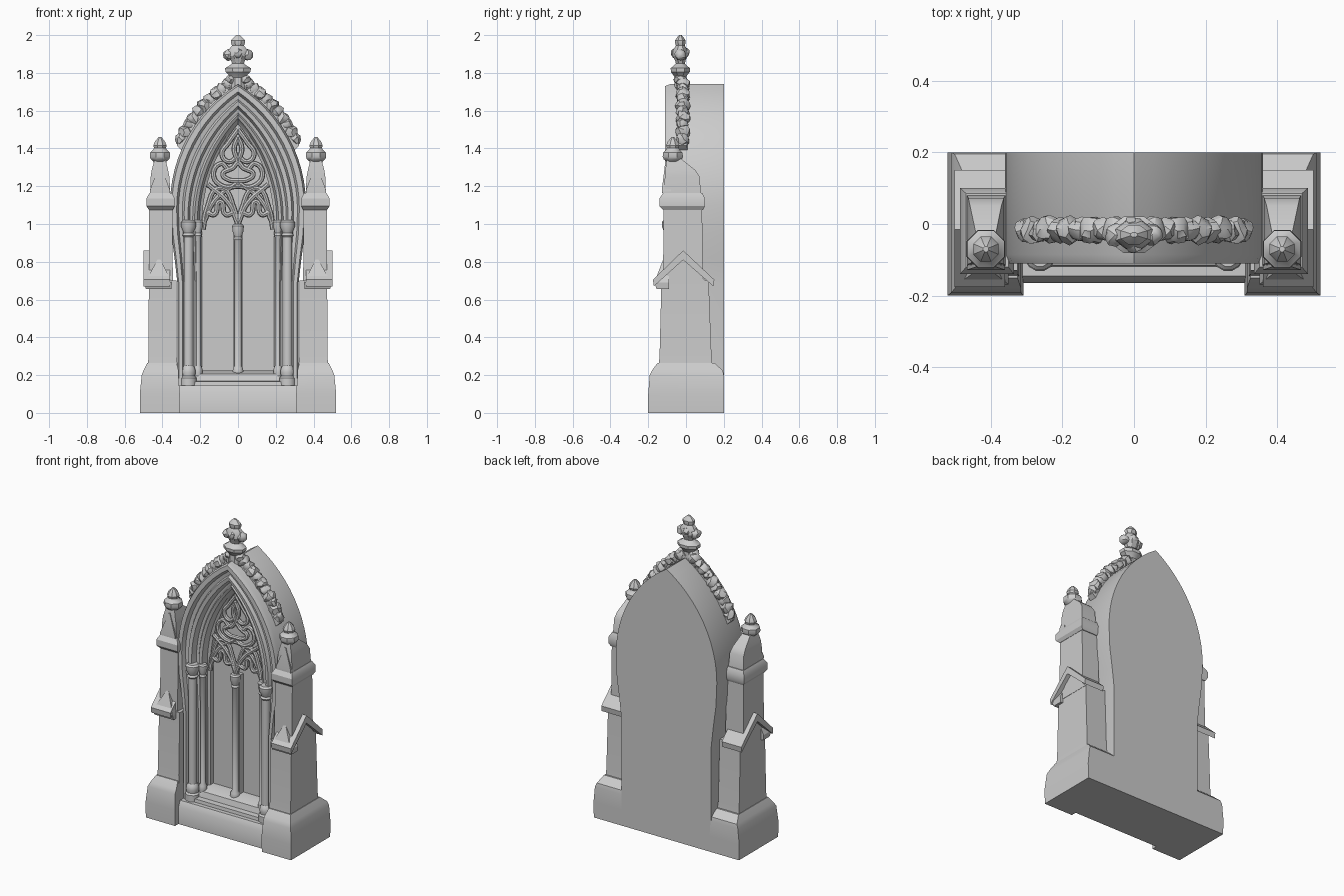
import bpy, bmesh, math, random
from mathutils import Vector, Matrix

if "Cube" in bpy.data.objects:
    bpy.data.objects.remove(bpy.data.objects["Cube"])

random.seed(4)


def finish(name, bm, mirror=False):
    bmesh.ops.recalc_face_normals(bm, faces=bm.faces)
    me = bpy.data.meshes.new(name)
    bm.to_mesh(me)
    bm.free()
    ob = bpy.data.objects.new(name, me)
    bpy.context.collection.objects.link(ob)
    if mirror:
        ob.modifiers.new("mirror", 'MIRROR')
    return ob


def skin(bm, rings, caps=True):
    """Bridge closed rings of points in order and cap the ends."""
    vs = [[bm.verts.new(p) for p in r] for r in rings]
    n = len(vs[0])
    for a, b in zip(vs, vs[1:]):
        for i in range(n):
            j = (i + 1) % n
            bm.faces.new((a[i], a[j], b[j], b[i]))
    if caps:
        bm.faces.new(vs[0])
        bm.faces.new(vs[-1])


def block(name, sections, mirror=False):
    """Stacked rectangles: (z, x0, x1, y0, y1)."""
    bm = bmesh.new()
    skin(bm, [[(x0, y0, z), (x1, y0, z), (x1, y1, z), (x0, y1, z)]
              for z, x0, x1, y0, y1 in sections])
    return finish(name, bm, mirror)


def lathe(name, x, y, profile, sides=12, mirror=False, flat=1.0):
    """Turned shape: (z, radius), optionally flattened in y."""
    bm = bmesh.new()
    skin(bm, [[(x + r * math.cos(2 * math.pi * (i + .5) / sides),
                y + flat * r * math.sin(2 * math.pi * (i + .5) / sides), z)
               for i in range(sides)] for z, r in profile])
    return finish(name, bm, mirror)


def tube(name, path, y, r, mirror=True):
    """Round bar through (x, z) points."""
    cu = bpy.data.curves.new(name, 'CURVE')
    cu.dimensions = '3D'
    cu.bevel_depth, cu.bevel_resolution, cu.resolution_u = r, 2, 6
    cu.use_fill_caps = True
    sp = cu.splines.new('BEZIER')
    sp.bezier_points.add(len(path) - 1)
    for bp, (x, z) in zip(sp.bezier_points, path):
        bp.co = (x, y, z)
        bp.handle_left_type = bp.handle_right_type = 'AUTO'
    tmp = bpy.data.objects.new(name + "_path", cu)
    bpy.context.collection.objects.link(tmp)
    dg = bpy.context.evaluated_depsgraph_get()
    me = bpy.data.meshes.new_from_object(tmp.evaluated_get(dg))
    bpy.data.objects.remove(tmp)
    ob = bpy.data.objects.new(name, me)
    bpy.context.collection.objects.link(ob)
    if mirror:
        ob.modifiers.new("mirror", 'MIRROR')


def half_arch(w, apex, steps=12):
    """Right half of a pointed arch, narrowing slightly towards the foot."""
    t = (w - .19) / .17
    n, s = .04 * t, 1.0 + .1 * t
    h = apex - s
    c = (w * w - h * h) / (2 * w)
    r = w - c
    end = math.asin(h / r)
    pts = [(w - n, 0), (w - n, .68), (w - .6 * n, .82), (w - .15 * n, .95)]
    return pts + [(c + r * math.cos(end * i / steps), s + r * math.sin(end * i / steps))
                  for i in range(steps + 1)]


# Arched body: moulding profile from back edge to recessed panel (half width, apex, y)
profile = [(.36, 1.74, .2), (.36, 1.74, -.085), (.35, 1.73, -.11), (.325, 1.70, -.11),
           (.315, 1.685, -.085), (.295, 1.66, -.08), (.285, 1.65, -.1), (.265, 1.625, -.095),
           (.255, 1.61, -.06), (.24, 1.59, -.055), (.23, 1.58, -.07), (.215, 1.56, -.06),
           (.205, 1.545, -.02), (.19, 1.53, -.01), (.19, 1.53, .02)]
rings = []
for w, apex, y in profile:
    half = half_arch(w, apex)
    half[-1] = (0, apex)
    rings.append([(x, y, z) for x, z in half] + [(-x, y, z) for x, z in half[-2::-1]])
bm = bmesh.new()
skin(bm, rings)
finish("arched_body", bm)

# Plinth and sill
block("plinth", [(0, -.33, .33, -.165, .195), (.11, -.33, .33, -.165, .195),
                 (.145, -.33, .33, -.145, .195)])
block("sill", [(.13, -.25, .25, -.12, .05), (.165, -.25, .25, -.115, .05),
               (.17, -.215, .215, -.085, .05), (.205, -.205, .205, -.075, .05),
               (.225, -.2, .2, -.02, .05)])

# Corner piers
block("pier_base", [(0, .31, .518, -.2, .2), (.1, .308, .52, -.2, .2), (.2, .315, .51, -.192, .2),
                    (.225, .315, .5, -.18, .195), (.265, .325, .48, -.15, .15)], True)
block("lower_pier", [(.25, .32, .477, -.145, .14), (.3, .325, .474, -.14, .135),
                     (.7, .325, .472, -.13, .12)], True)
block("upper_pier", [(.68, .345, .472, -.122, .09), (1.09, .347, .47, -.118, .085)], True)
block("pier_cap", [(1.075, .345, .472, -.12, .09), (1.095, .335, .485, -.14, .1),
                   (1.135, .335, .485, -.14, .1), (1.165, .35, .468, -.12, .085)], True)
block("spire_block", [(1.15, .358, .466, -.117, .08), (1.25, .363, .462, -.112, .072),
                      (1.285, .37, .457, -.11, .05), (1.345, .385, .441, -.1, -.025)], True)
block("spire_gablet", [(1.165, .36, .466, -.128, -.08), (1.18, .36, .466, -.128, -.08),
                       (1.31, .408, .418, -.112, -.08)], True)

# Gabled side weathering and front gablet of each pier
bm = bmesh.new()
roof = [(-.17, .67), (-.175, .705), (-.015, .86), (.15, .705), (.145, .67), (-.015, .81)]
skin(bm, [[(x, y, z) for y, z in roof] for x in (.36, .5)])
finish("pier_gable_roof", bm, True)
bm = bmesh.new()
skin(bm, [[(x, y, z) for y, z in [(-.13, .68), (-.015, .83), (.12, .68)]] for x in (.35, .474)])
finish("pier_gable_wall", bm, True)
block("front_gablet", [(.655, .352, .488, -.155, -.09), (.69, .35, .492, -.168, -.09),
                       (.815, .412, .425, -.12, -.09)], True)

# Pinnacles
lathe("pinnacle", .413, -.07, [(1.28, .036), (1.33, .036), (1.343, .052), (1.355, .058),
      (1.378, .056), (1.392, .04), (1.402, .034), (1.415, .038), (1.435, .03), (1.46, .008)], 8, True)


# Shafts with moulded bases and capitals
def shaft(name, x, y, r, top, mirror=True):
    lathe(name, x, y, [(.14, r * 1.7), (.185, r * 1.7), (.195, r * 1.35), (.215, r * 1.5),
                       (.235, r * 1.4), (.25, r), (top - .07, r), (top - .06, r * 1.3),
                       (top - .048, r), (top - .015, r * 1.55), (top + .01, r * 1.6),
                       (top + .02, r * 1.2)], 12, mirror)


shaft("outer_shaft", .262, -.088, .026, 1.0)
shaft("inner_shaft", .212, -.055, .017, 1.0)
shaft("mullion_shaft", 0, -.028, .02, .98, False)
block("mullion", [(.2, -.025, .025, -.022, .03), (.99, -.025, .025, -.022, .03)])

# Window tracery
bars = [[(0, .97), (.02, 1.08), (.095, 1.19), (.165, 1.08), (.185, .97)],
        [(0, 1.0), (.05, 1.11), (.16, 1.21)],
        [(.185, 1.0), (.12, 1.13), (0, 1.22)],
        [(.025, 1.06), (.065, 1.05), (.095, 1.12), (.125, 1.05), (.16, 1.06)],
        [(0, 1.2), (.08, 1.2), (.13, 1.26), (.09, 1.32), (.045, 1.29), (0, 1.33)],
        [(0, 1.23), (.05, 1.235), (.08, 1.265), (.045, 1.29)],
        [(0, 1.36), (.05, 1.33), (.085, 1.37), (.05, 1.43), (0, 1.5)],
        [(0, 1.33), (.02, 1.4), (0, 1.46)]]
for i, path in enumerate(bars):
    tube("tracery_bar_%d" % (i + 1), path, -.018 - .003 * (i % 2), .014)


# Carved leaf lumps for crockets and finial
def lump(bm, centre, size, jitter=.006):
    made = bmesh.ops.create_icosphere(bm, subdivisions=2, radius=1.0)['verts']
    for v in made:
        v.co = Vector((v.co.x * size[0], v.co.y * size[1], v.co.z * size[2])) + Vector(centre)
        v.co += Vector([random.uniform(-jitter, jitter) for _ in range(3)])


bm = bmesh.new()
edge = half_arch(.365, 1.75, 36)[4:]
for i, (x, z) in enumerate(edge[16:36:2]):
    k = .034 + .005 * (i % 2)
    lump(bm, (x + .012, -.017, z + .012), (k, k, k))
finish("crockets", bm, True)
bm = bmesh.new()
skin(bm, [[(x + dx, y, z + dx) for y, dx in [(-.045, -.03), (-.04, .018), (.005, .018), (.01, -.03)]]
          for x, z in edge[14:]])
finish("crocket_ridge", bm, True)

# Finial
lathe("finial", 0, -.03, [(1.7, .045), (1.775, .042), (1.79, .055), (1.805, .072), (1.825, .074),
      (1.838, .05), (1.85, .034), (1.865, .04), (1.89, .058), (1.92, .055), (1.945, .034),
      (1.958, .04), (1.972, .04), (1.987, .026), (2.0, .01)], 8, False, .75)
bm = bmesh.new()
for sx in (-1, 1):
    lump(bm, (sx * .05, -.03, 1.895), (.031, .032, .03), .004)
    lump(bm, (sx * .04, -.03, 1.765), (.03, .035, .025), .004)
for sy in (-1, 1):
    lump(bm, (0, -.03 + sy * .025, 1.905), (.03, .025, .028), .004)
finish("finial_leaves", bm)

# Smooth shading with crisp edges
for ob in bpy.context.scene.objects:
    ob.select_set(ob.type == 'MESH')
bpy.context.view_layer.objects.active = bpy.data.objects["arched_body"]
bpy.ops.object.shade_smooth_by_angle(angle=math.radians(32))
